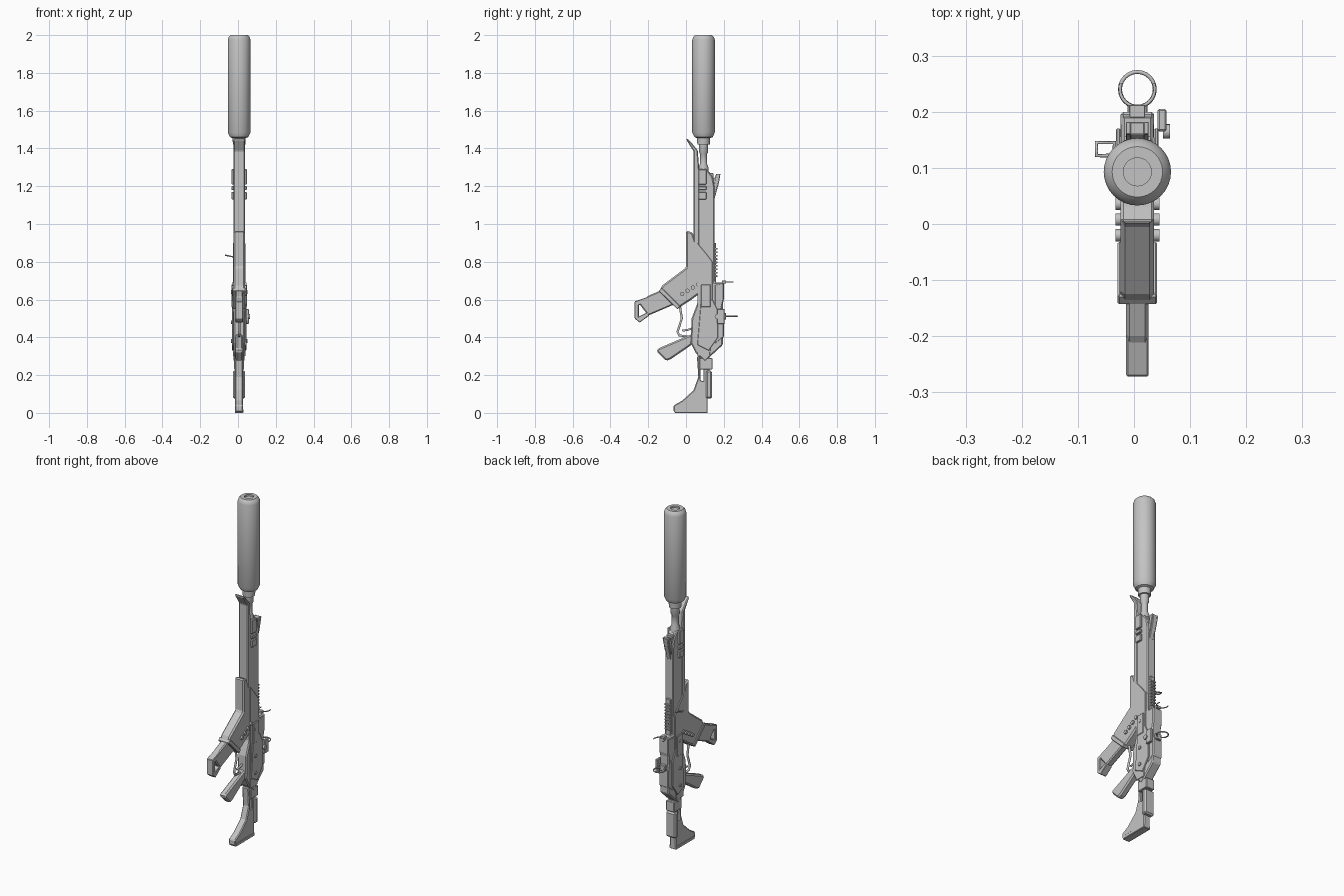
import bpy
import bmesh
import math
from mathutils import Vector

cube = bpy.data.objects.get("Cube")
if cube:
    bpy.data.objects.remove(cube, do_unlink=True)

# One plain grey for everything
grey = bpy.data.materials.new("plain_grey")
grey.use_nodes = True
shade = (0.55, 0.55, 0.55, 1)
grey.diffuse_color = shade
grey.node_tree.nodes["Principled BSDF"].inputs["Base Color"].default_value = shade

MID = 0.006      # centre plane of the body in x
BORE = 0.093     # barrel axis in y


def finish(name, bm, smooth=False, bevel=0.0):
    """Turn a bmesh into a named, coloured object."""
    bmesh.ops.remove_doubles(bm, verts=bm.verts, dist=1e-5)
    bmesh.ops.recalc_face_normals(bm, faces=bm.faces)
    mesh = bpy.data.meshes.new(name)
    bm.to_mesh(mesh)
    bm.free()
    mesh.materials.append(grey)
    obj = bpy.data.objects.new(name, mesh)
    bpy.context.scene.collection.objects.link(obj)
    if bevel:
        modifier = obj.modifiers.new("soft_edges", "BEVEL")
        modifier.width = bevel
        modifier.segments = 1
        modifier.limit_method = "ANGLE"
    if smooth:
        bpy.ops.object.select_all(action="DESELECT")
        obj.select_set(True)
        bpy.context.view_layer.objects.active = obj
        bpy.ops.object.shade_smooth_by_angle(angle=math.radians(35))
    return obj


def slab(name, outline, half_width, bevel=0.005, centre=MID):
    """Extrude a side outline, given as (y, z) points, across x."""
    bm = bmesh.new()
    face = bm.faces.new([bm.verts.new((centre - half_width, y, z)) for y, z in outline])
    grown = bmesh.ops.extrude_face_region(bm, geom=[face])["geom"]
    moved = [item for item in grown if isinstance(item, bmesh.types.BMVert)]
    bmesh.ops.translate(bm, verts=moved, vec=(2 * half_width, 0, 0))
    return finish(name, bm, bevel=bevel)


def block(name, y_range, z_range, half_width, bevel=0.003, centre=MID):
    (front, back), (low, high) = y_range, z_range
    outline = [(front, low), (back, low), (back, high), (front, high)]
    return slab(name, outline, half_width, bevel, centre)


def turned(name, profile, axis_y=BORE, sides=32):
    """Spin a (radius, z) profile about a vertical axis."""
    bm = bmesh.new()
    verts = [bm.verts.new((MID + radius, axis_y, z)) for radius, z in profile]
    edges = [bm.edges.new(pair) for pair in zip(verts, verts[1:])]
    bmesh.ops.spin(bm, geom=verts + edges, cent=(MID, axis_y, 0), axis=(0, 0, 1),
                   angle=math.tau, steps=sides, use_duplicate=False)
    return finish(name, bm, smooth=True)


def rod(name, points, radius, closed=False):
    """Bent round bar along a path."""
    curve = bpy.data.curves.new(name, "CURVE")
    curve.dimensions = "3D"
    curve.bevel_depth = radius
    curve.bevel_resolution = 1
    curve.use_fill_caps = True
    spline = curve.splines.new("POLY")
    spline.points.add(len(points) - 1)
    for point, place in zip(spline.points, points):
        point.co = (*place, 1)
    spline.use_cyclic_u = closed
    curve.materials.append(grey)
    obj = bpy.data.objects.new(name, curve)
    bpy.context.scene.collection.objects.link(obj)
    return obj


def knob(name, place, radius, depth):
    """Round button lying across x."""
    bm = bmesh.new()
    bmesh.ops.create_cone(bm, cap_ends=True, segments=16, radius1=radius,
                          radius2=radius, depth=depth)
    for vert in bm.verts:
        vert.co = Vector((vert.co.z, vert.co.x, vert.co.y)) + Vector(place)
    return finish(name, bm, smooth=True)


# Suppressor and barrel
turned("suppressor", [(0, 1.42), (.033, 1.42), (.035, 1.455), (.048, 1.46), (.06, 1.485),
                      (.06, 1.975), (.055, 1.99), (.045, 2), (.025, 2), (.025, 1.99), (0, 1.99)])
turned("barrel", [(0, .9), (.026, .9), (.026, 1.3), (.018, 1.32), (.018, 1.37),
                  (.024, 1.38), (.024, 1.43), (0, 1.43)], sides=20)

# Handguard with a flared tip
slab("handguard", [(.04, .8), (.07, .8), (.07, 1.29), (.062, 1.39), (.03, 1.43),
                   (.005, 1.455), (.002, 1.445), (.04, 1.385)], .03)
slab("upper_body", [(.06, .75), (.15, .75), (.15, 1.2), (.14, 1.25), (.11, 1.29), (.06, 1.29)], .027)
block("gas_tube", (.11, .145), (.8, 1.27), .02)
for side in (-1, 1):
    for low, high in ((1.13, 1.17), (1.18, 1.2), (1.21, 1.29)):
        block("gas_block_plate", (.066, .108), (low, high), .007, centre=MID + side * .034)
    slab("side_cover", [(.06, .3), (.125, .3), (.14, .42), (.14, .8), (.11, .84), (.06, .9)],
         .004, .002, MID + side * .029)

# Front sight
slab("front_sight", [(.13, 1.13), (.15, 1.13), (.175, 1.22), (.182, 1.265), (.16, 1.265),
                     (.15, 1.24), (.12, 1.28), (.11, 1.26)], .013, .002)
for side in (-1, 1):
    slab("sight_ear", [(.14, 1.15), (.16, 1.18), (.182, 1.265), (.16, 1.265)],
         .004, .001, MID + side * .016)

# Magazine well and magazine
slab("magazine_well", [(.001, .965), (.035, .955), (.06, .88), (.11, .83), (.11, .66), (.03, .6),
                       (-.04, .555), (-.14, .645), (-.125, .675), (.001, .77)], .03, .008)
slab("well_collar", [(-.145, .645), (-.045, .548), (-.03, .565), (-.128, .662)], .035, .003)
slab("magazine", [(-.13, .65), (-.06, .575), (-.2, .515), (-.25, .58), (-.2, .62)], .02, .006)
slab("magazine_floor", [(-.272, .59), (-.2, .615), (-.195, .595), (-.25, .57),
                        (-.25, .51), (-.2, .535), (-.195, .515), (-.245, .478), (-.272, .5)], .02, .003)
for step in range(4):
    shift = step * .028
    knob("well_stud", (MID, -.02 + shift, .63 + shift * .6), .011, .078)

# Lower receiver
slab("receiver", [(.06, .8), (.15, .8), (.15, .69), (.195, .69), (.195, .36), (.13, .3), (.1, .27),
                  (.05, .32), (.025, .37), (.03, .5), (.06, .58)], .029, .006)
for side in (-1, 1):
    slab("receiver_plate", [(.06, .36), (.12, .33), (.17, .4), (.17, .54), (.14, .6), (.08, .6)],
         .004, .002, MID + side * .034)
    block("side_ridge", (.08, .13), (.56, .68), .005, centre=MID + side * .036)
    for height in (.38, .48, .64):
        knob("receiver_pin", (MID + side * .038, .1, height), .01, .01)

# Trigger group and grip
rod("trigger_guard", [(MID, y, z) for y, z in ((-.035, .58), (-.022, .5), (-.045, .43),
                                               (-.035, .41), (.04, .4))], .007)
rod("trigger", [(MID, .04, .45), (MID, .01, .44), (MID, -.02, .435)], .006)
slab("pistol_grip", [(.04, .42), (-.01, .4), (-.15, .34), (-.155, .325), (-.105, .275),
                     (-.08, .285), (.03, .36)], .02, .008)

# Shoulder stock
slab("stock", [(.115, .005), (-.065, .005), (-.065, .04), (-.02, .065), (.04, .12),
               (.065, .19), (.058, .3), (.075, .3), (.078, .17), (.115, .17)], .021, .005)
block("butt_plate", (-.06, .115), (0, .02), .023)
block("stock_tube", (.093, .125), (.1, .32), .02)
block("cheek_rest", (.105, .137), (.075, .225), .032, .008)
block("stock_hinge", (.07, .14), (.23, .29), .027)

# Top rail, ribs and sight mount
block("top_rail", (.14, .16), (.62, .9), .016)
for step in range(9):
    base = .72 + step * .018
    block("rail_rib", (.155, .166), (base, base + .009), .018, .001)
slab("sight_base", [(.15, .68), (.2, .69), (.2, .6), (.188, .55), (.2, .5), (.2, .4), (.15, .36)],
     .03, .005)
block("sight_side_lever", (.165, .205), (.47, .55), .008, centre=.05)
knob("sight_knob", (.058, .165, .51), .013, .012)

# Rear aperture ring and open front hoop of the sight
def arc(height, start, end, count):
    angles = [math.radians(start + (end - start) * i / count) for i in range(count + 1)]
    return [(MID + .031 * math.cos(a), .24 + .031 * math.sin(a), height) for a in angles]

rod("aperture_ring", arc(.512, 0, 345, 23), .0035, closed=True)
rod("front_hoop", arc(.692, -200, 20, 16), .003)
block("ring_foot", (.19, .213), (.495, .53), .018)
block("hoop_foot", (.19, .212), (.685, .7), .014, .001)

# Cocking handle loop on the right side
rod("cocking_handle", [(-.02, .122, .825), (-.067, .122, .835), (-.067, .145, .835),
                       (-.035, .145, .828), (-.035, .122, .828)], .004)
